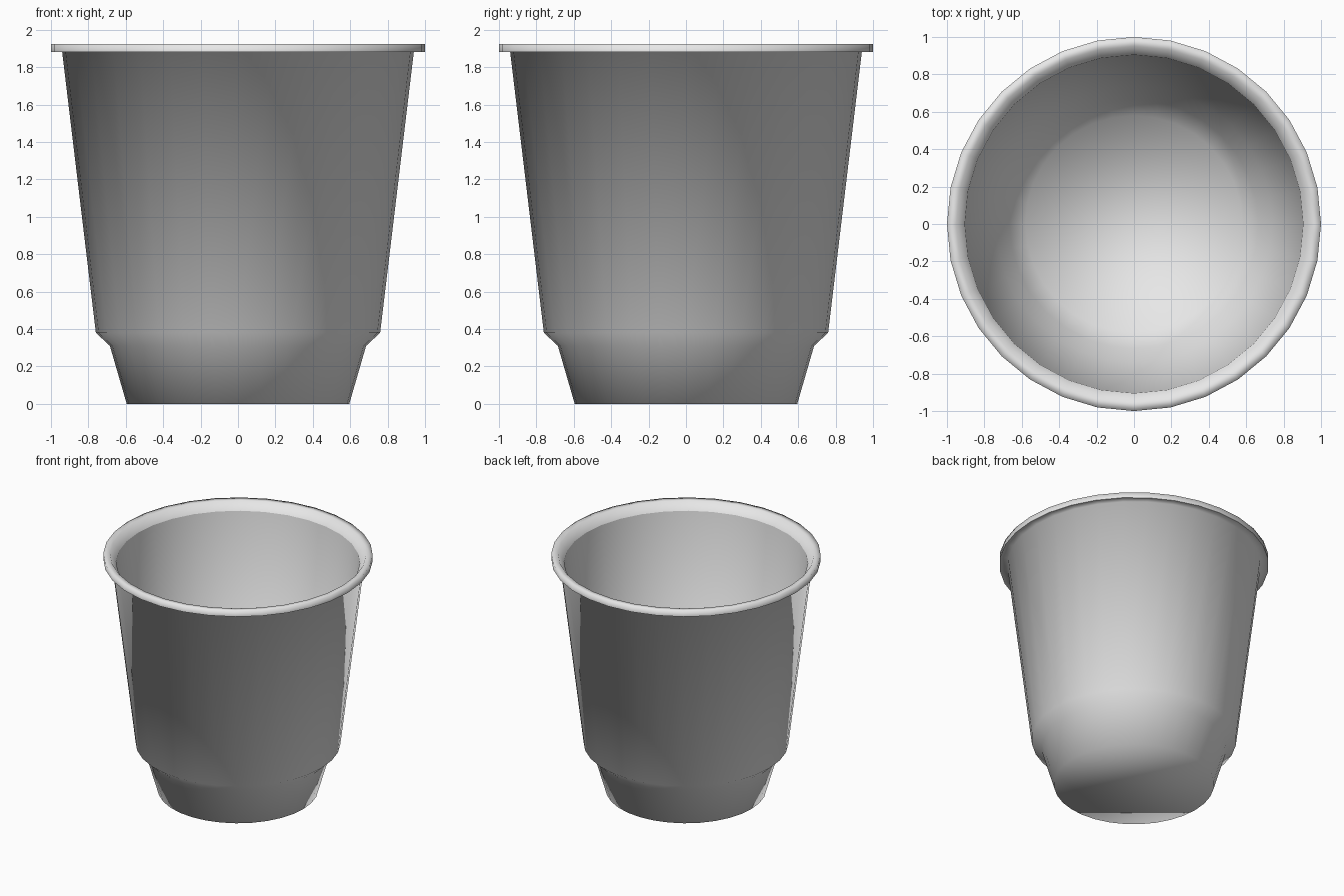
import bpy, bmesh, math

if "Cube" in bpy.data.objects:
    bpy.data.objects.remove(bpy.data.objects["Cube"], do_unlink=True)

SIDES = 32

# One pale grey plastic for the whole cup
plastic = bpy.data.materials.new("pale_grey_plastic")
colour = (0.8, 0.8, 0.8, 1.0)
plastic.diffuse_color = colour
plastic.use_nodes = True
plastic.node_tree.nodes["Principled BSDF"].inputs["Base Color"].default_value = colour


def lathe(name, profile, cap=None):
    """Spin (radius, height) points around z; cap closes the 'start' or 'end' ring."""
    bm = bmesh.new()
    rings = []
    for radius, height in profile:
        rings.append([bm.verts.new((radius * math.cos(math.tau * i / SIDES),
                                    radius * math.sin(math.tau * i / SIDES),
                                    height)) for i in range(SIDES)])
    for low, high in zip(rings, rings[1:]):
        for i in range(SIDES):
            j = (i + 1) % SIDES
            bm.faces.new((low[i], low[j], high[j], high[i]))
    if cap == "start":
        bm.faces.new(rings[0][::-1])
    elif cap == "end":
        bm.faces.new(rings[-1])
    for face in bm.faces:
        face.smooth = True
    mesh = bpy.data.meshes.new(name)
    bm.to_mesh(mesh)
    bm.free()
    mesh.materials.append(plastic)
    obj = bpy.data.objects.new(name, mesh)
    bpy.context.collection.objects.link(obj)
    return obj


# Outer shell: base, stepped foot, tapered wall and underside of the lip
lathe("outer_wall", [(0.595, 0), (0.685, 0.31), (0.76, 0.38),
                     (0.94, 1.88), (1.0, 1.88)], cap="start")

# Inner shell: from the lip down to the floor
lathe("inner_wall", [(0.905, 1.86), (0.74, 0.39), (0.665, 0.32),
                     (0.58, 0.02)], cap="end")

# Lip: outer band, flat top and sloped inner edge
lathe("rim", [(1.0, 1.88), (1.0, 1.925), (0.95, 1.925), (0.905, 1.86)])
